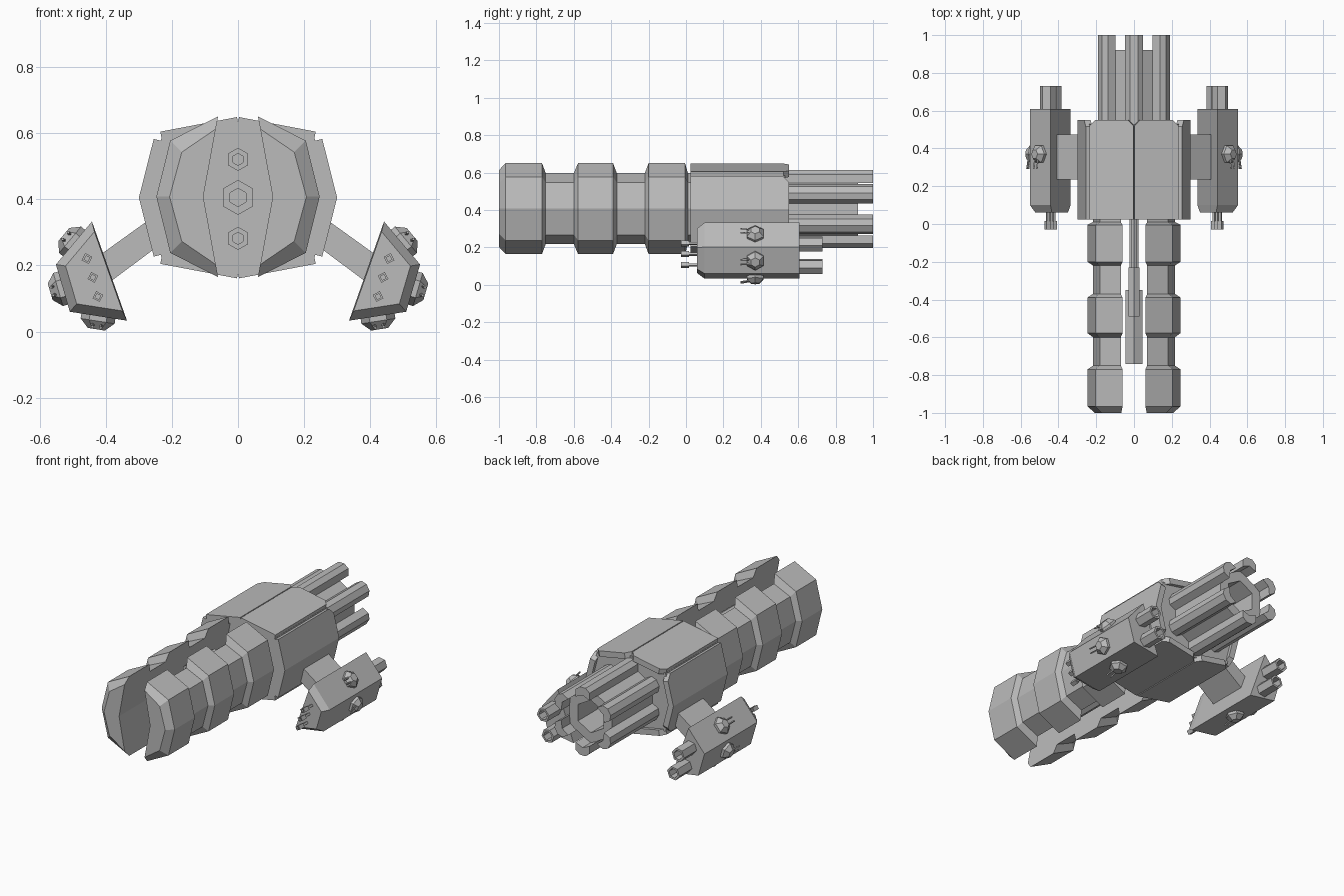
import bpy, bmesh, math
from mathutils import Vector, Matrix

if "Cube" in bpy.data.objects:
    bpy.data.objects.remove(bpy.data.objects["Cube"])

grey = bpy.data.materials.new("hull grey")
grey.diffuse_color = (0.5, 0.5, 0.5, 1)
grey.use_nodes = True
grey.node_tree.nodes["Principled BSDF"].inputs["Base Color"].default_value = grey.diffuse_color
ZC = 0.405  # height of the main axis


def loft(name, rings, mirror=False):
    """Skin a list of equal-length point rings and cap both ends."""
    bm = bmesh.new()
    rows = [[bm.verts.new(p) for p in ring] for ring in rings]
    n = len(rows[0])
    for a, b in zip(rows, rows[1:]):
        for i in range(n):
            j = (i + 1) % n
            bm.faces.new((a[i], a[j], b[j], b[i]))
    bm.faces.new(rows[0])
    bm.faces.new(rows[-1])
    bmesh.ops.recalc_face_normals(bm, faces=bm.faces)
    me = bpy.data.meshes.new(name)
    bm.to_mesh(me)
    bm.free()
    me.materials.append(grey)
    ob = bpy.data.objects.new(name, me)
    bpy.context.collection.objects.link(ob)
    if mirror:
        mod = ob.modifiers.new("mirror", 'MIRROR')
        mod.use_mirror_merge = False
    return ob


def lathe(name, origin, axis, first, prof, n=6, mirror=False):
    """Turn (distance, radius) pairs about an axis; first = direction of vertex 0."""
    o, z, x = Vector(origin), Vector(axis).normalized(), Vector(first).normalized()
    y = z.cross(x)
    angles = [2 * math.pi * i / n for i in range(n)]
    return loft(name, [[o + z * d + (x * math.cos(a) + y * math.sin(a)) * r
                        for a in angles] for d, r in prof], mirror)


def prism(name, pts, y0, y1, mirror=False):
    return loft(name, [[(x, y, z) for x, z in pts] for y in (y0, y1)], mirror)


# Front prongs: banded half shells with a V-shaped inner face
def prong_ring(y, zh, xc, zc, xo):
    v = 0.105 - 0.045 * zh / 0.245
    pts = [(v, -zh), (0.105, 0), (v, zh), (xc, zc), (xo, 0), (xc, -zc)]
    return [(x, y, ZC + 0.003 + z) for x, z in pts]


wide = (0.243, 0.205, 0.17, 0.247)
thin = (0.19, 0.18, 0.14, 0.217)
stations = [(-1, (0.205, 0.17, 0.135, 0.207)), (-0.965, wide), (-0.77, wide),
            (-0.75, thin), (-0.6, thin), (-0.577, wide), (-0.39, wide),
            (-0.37, thin), (-0.22, thin), (-0.2, wide), (-0.005, wide),
            (0.01, thin), (0.06, thin)]
loft("prong", [prong_ring(y, *s) for y, s in stations], True)

# Barrels between the prongs
for name, z, r, thick, tip in (("upper_barrel", 0.521, 0.035, 0.23, 0.49),
                               ("main_barrel", 0.406, 0.053, 0.35, 0.74),
                               ("lower_barrel", 0.282, 0.035, 0.23, 0.49)):
    lathe(name, (0, 0, z), (0, -1, 0), (0, 0, 1),
          [(-0.05, r * 0.5), (thick, r * 0.5), (thick, r), (tip, r),
           (tip, r * 0.52), (tip - 0.1, r * 0.52)])

# Hull core
half = [(0, 0.222), (0.232, 0.178), (0.285, 0), (0.232, -0.178), (0, -0.222)]
outline = half + [(-x, z) for x, z in half[3:0:-1]]
prism("hull_core", [(x, ZC + z) for x, z in outline], 0.025, 0.53)


# Armour panels: flat plates, chamfered at the rear corners
def panel(name, a, b, ca, cb, y0=0.025, y1=0.55, depth=0.035):
    a, b = Vector(a), Vector(b)
    length = (b - a).length
    t = (b - a) / length
    nrm = Vector((-t.y, t.x))
    mid = (a + b) / 2
    if nrm.dot(mid) > 0:
        nrm = -nrm
    shape = [(0, y0), (length, y0), (length, y1 - cb), (length - cb, y1),
             (ca, y1), (0, y1 - ca)]
    rings = []
    for d in (0, depth):
        pts = [(a + t * s + nrm * d, y) for s, y in shape]
        rings.append([(p.x, y, ZC + p.y) for p, y in pts])
    loft(name, rings, True)


for s, word in ((1, "upper"), (-1, "lower")):
    panel(word + "_armour", (0.003, s * 0.244), (0.235, s * 0.2), 0.03, 0.03)
    panel(word + "_side_armour", (0.255, s * 0.178), (0.3, 0), 0.035, 0.001)

# Engine tube with a hexagonal nozzle, and a rail along each corner
lathe("engine", (0, 0, ZC), (0, 1, 0), (0, 0, 1),
      [(0.5, 0.165), (0.92, 0.165), (0.92, 0.1), (0.6, 0.1)])
rail = [(-0.047, 0.14), (-0.047, 0.185), (-0.02, 0.208),
        (0.02, 0.208), (0.047, 0.185), (0.047, 0.14), (0, 0.16)]
for k in range(6):
    m = Matrix.Rotation(math.pi / 3 * k, 2)
    pts = [m @ Vector(p) for p in rail]
    prism("engine_rail", [(p.x, ZC + p.y) for p in pts], 0.5, 1.0)

# Struts out to the side pods
prism("strut", [(0.26, 0.345), (0.42, 0.23), (0.39, 0.148), (0.2, 0.29)],
      0.235, 0.475, True)

# Side pods: half hexagons with a tapered nose
pod = [Vector(p) for p in ((0.442, 0.333), (0.551, 0.203),
                           (0.509, 0.06), (0.336, 0.033))]
centre = Vector((0.405, 0.18))
rings = []
for y, s in ((0.06, 0.8), (0.1, 1), (0.608, 1)):
    rings.append([(p.x, y, p.y) for p in (centre + (q - centre) * s for q in pod)])
loft("side_pod", rings, True)

# Pod guns
for x, z in ((0.457, 0.221), (0.439, 0.164), (0.424, 0.106)):
    lathe("pod_gun", (x, 0, z), (0, -1, 0), (0.3, 0, 0.95),
          [(-0.08, 0.009), (-0.015, 0.009), (-0.015, 0.017), (0.028, 0.017),
           (0.028, 0.009), (0.0, 0.009)], 4, True)

# Pod thrusters
for x, z in ((0.457, 0.218), (0.425, 0.098)):
    lathe("pod_thruster", (x, 0, z), (0, 1, 0), (0.33, 0, -0.94),
          [(0.59, 0.042), (0.73, 0.042), (0.73, 0.029), (0.63, 0.029)], 6, True)

# Turrets with twin barrels, one on each outer pod face
for a, b in zip(pod, pod[1:]):
    mid = (a + b) / 2
    t = (b - a).normalized()
    out = Vector((t.y, -t.x))
    if out.dot(mid - centre) < 0:
        out = -out
    o = Vector((mid.x, 0.37, mid.y))
    n3, t3 = Vector((out.x, 0, out.y)), Vector((t.x, 0, t.y))
    lathe("turret", o, n3, t3, [(-0.01, 0.052), (0.015, 0.052), (0.04, 0.026)],
          6, True)
    for s in (-1, 1):
        lathe("turret_barrel", o + n3 * 0.022 + t3 * 0.013 * s,
              Vector((0, -1, 0)) + n3 * 0.15, t3,
              [(0.01, 0.005), (0.08, 0.005)], 4, True)
